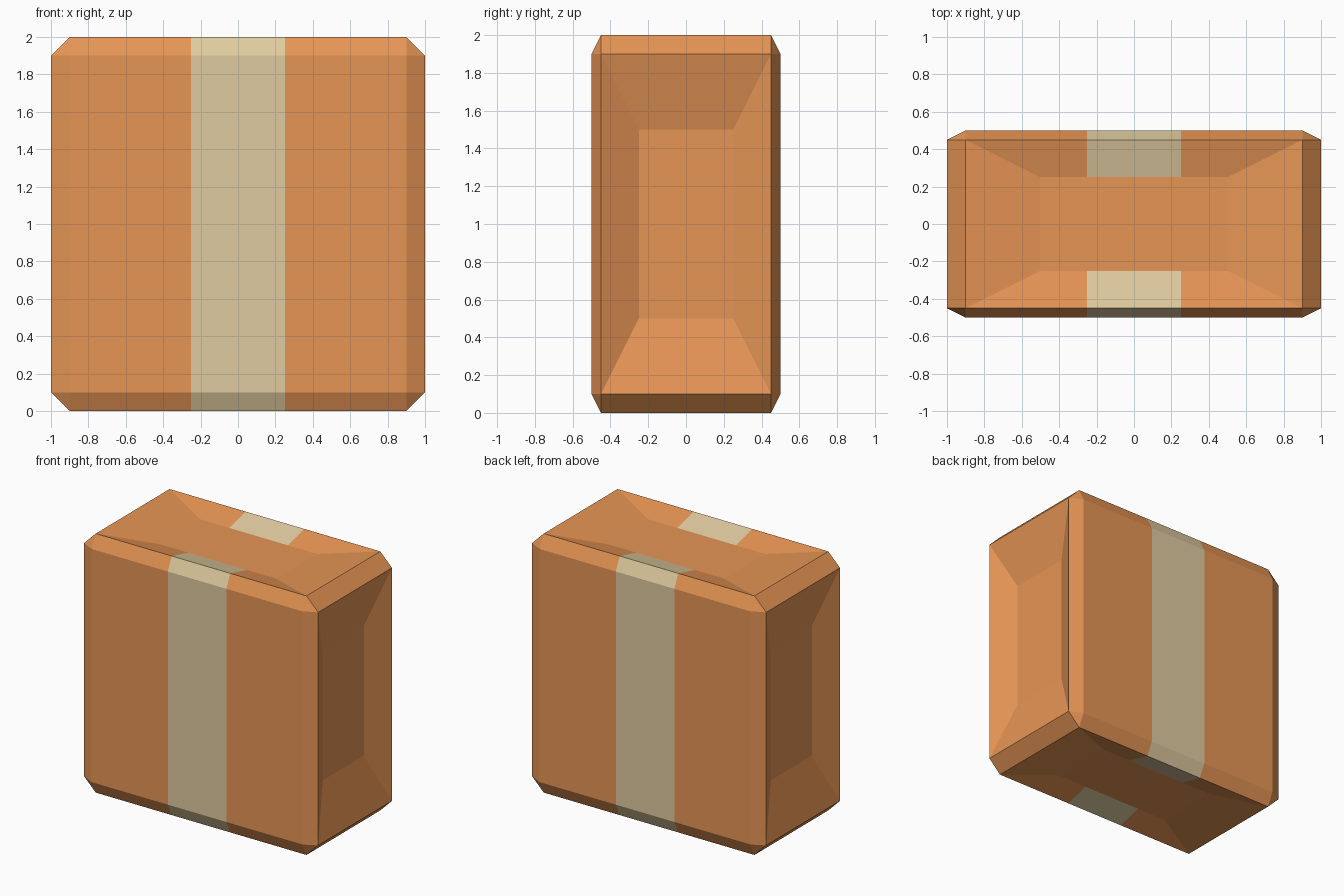
import bpy, bmesh
from mathutils import Matrix, Vector

if "Cube" in bpy.data.objects:
    bpy.data.objects.remove(bpy.data.objects["Cube"])


def material(name, color):
    mat = bpy.data.materials.new(name)
    mat.diffuse_color = color
    mat.use_nodes = True
    mat.node_tree.nodes["Principled BSDF"].inputs["Base Color"].default_value = mat.diffuse_color
    return mat


# Chamfered cube
bm = bmesh.new()
bmesh.ops.create_cube(bm, size=2)
bmesh.ops.bevel(bm, geom=bm.edges[:], offset=0.1, segments=1, affect='EDGES', profile=0.5)
bm.normal_update()

# Dished panels on the two ends, the lid and the base
for axis, depth in ((0, -0.1), (2, -0.05)):
    panels = [f for f in bm.faces if abs(f.normal[axis]) > 0.99 and f.calc_area() > 3]
    bmesh.ops.inset_individual(bm, faces=panels, thickness=0.4, depth=depth,
                               use_even_offset=True)

# Final proportions, standing on the floor
bm.transform(Matrix.Translation((0, 0, 1)) @ Matrix.Diagonal((1, 0.5, 1, 1)))

# Tape strip: cut the faces at both borders, then colour the band
for x in (-0.25, 0.25):
    bmesh.ops.bisect_plane(bm, geom=bm.verts[:] + bm.edges[:] + bm.faces[:],
                           plane_co=Vector((x, 0, 0)), plane_no=Vector((1, 0, 0)))
bm.normal_update()
for f in bm.faces:
    c = f.calc_center_median()
    f.smooth = False
    f.material_index = int(abs(c.x) < 0.24 and abs(c.y) > 0.2)

mesh = bpy.data.meshes.new("cardboard_box")
bm.to_mesh(mesh)
bm.free()
mesh.materials.append(material("cardboard", (0.79, 0.30, 0.09, 1)))
mesh.materials.append(material("tape", (0.74, 0.60, 0.35, 1)))
bpy.context.collection.objects.link(bpy.data.objects.new("cardboard_box", mesh))
